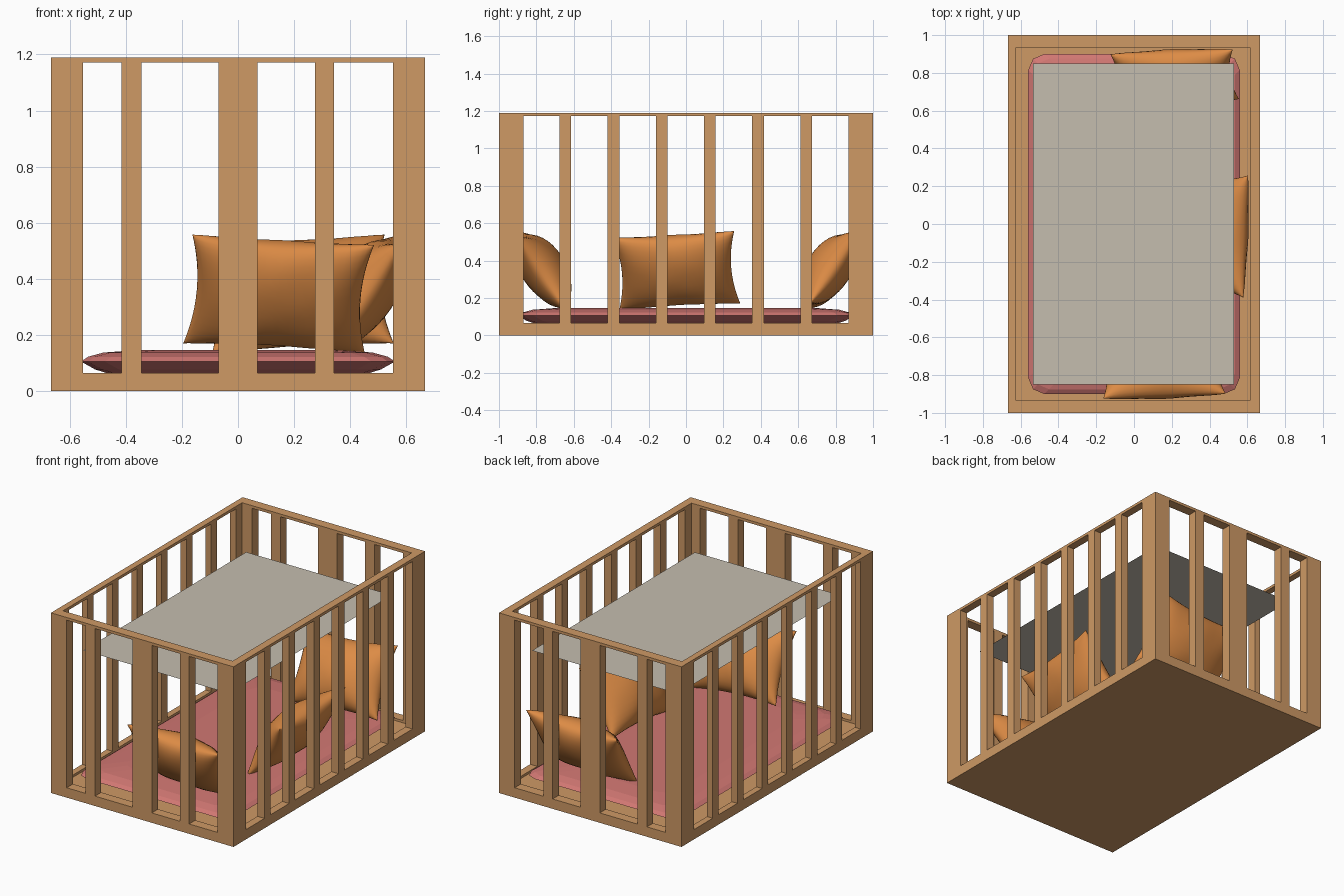
import bpy, bmesh, math
from mathutils import Vector

if "Cube" in bpy.data.objects:
    bpy.data.objects.remove(bpy.data.objects["Cube"])


def material(name, rgb):
    m = bpy.data.materials.new(name)
    m.diffuse_color = (*rgb, 1)
    m.use_nodes = True
    m.node_tree.nodes["Principled BSDF"].inputs["Base Color"].default_value = m.diffuse_color
    return m


WOOD = material("warm wood", (0.62, 0.32, 0.13))
ROSE = material("rose fabric", (0.64, 0.185, 0.17))
ORANGE = material("orange fabric", (0.72, 0.26, 0.06))
GREY = material("pale grey", (0.56, 0.51, 0.43))


def finish(name, bm, mat):
    bmesh.ops.recalc_face_normals(bm, faces=bm.faces)
    me = bpy.data.meshes.new(name)
    bm.to_mesh(me)
    bm.free()
    me.materials.append(mat)
    ob = bpy.data.objects.new(name, me)
    bpy.context.collection.objects.link(ob)
    return ob


def box(name, x0, x1, y0, y1, z0, z1, mat=WOOD):
    bm = bmesh.new()
    bmesh.ops.create_cube(bm, size=1)
    for v in bm.verts:
        v.co = ((x0 + x1) / 2 + v.co.x * (x1 - x0),
                (y0 + y1) / 2 + v.co.y * (y1 - y0),
                (z0 + z1) / 2 + v.co.z * (z1 - z0))
    return finish(name, bm, mat)


# Outer size, wall inner faces, rail heights
X, Y, TOP = 0.667, 1.0, 1.19
XL, XR, YI = -0.625, 0.615, 0.935
Z0, Z1 = 0.065, 1.172

# Floor panel and the rails around it
box("floor_panel", XL, XR, -YI, YI, 0, 0.05)
for level, a, b in (("bottom", 0, Z0), ("top", Z1, TOP)):
    box(level + "_rail_front", -X, X, -Y, -YI, a, b)
    box(level + "_rail_back", -X, X, YI, Y, a, b)
    box(level + "_rail_left", -X, XL, -YI, YI, a, b)
    box(level + "_rail_right", XR, X, -YI, YI, a, b)

# Front and back: wide end posts, wide centre board, thin slats
for side, y0, y1 in (("front", -Y, -YI), ("back", YI, Y)):
    for i, (a, b) in enumerate(((-X, -0.552), (-0.415, -0.345), (-0.07, 0.07),
                                (0.275, 0.343), (0.552, X))):
        box(f"{side}_slat_{i}", a, b, y0, y1, Z0, Z1)

# Left and right: end posts and six slats
for side, x0, x1 in (("left", -X, XL), ("right", XR, X)):
    box(side + "_post_front", x0, x1, -YI, -0.87, Z0, Z1)
    box(side + "_post_back", x0, x1, 0.87, YI, Z0, Z1)
    for i in range(6):
        c = -0.645 + i * 0.2575
        box(f"{side}_slat_{i}", x0, x1, c - 0.031, c + 0.031, Z0, Z1)


# Mattress: stacked rings with cut corners
def ring(inset, z):
    hx, hy, c = 0.56 - inset, 0.9 - inset, 0.085
    pts = []
    for sx, sy in ((1, 1), (-1, 1), (-1, -1), (1, -1)):
        corner = [(sx * hx, sy * (hy - c)), (sx * (hx - c * 0.3), sy * (hy - c * 0.3)),
                  (sx * (hx - c), sy * hy)]
        pts += corner if sx * sy > 0 else corner[::-1]
    return [(x, y, z) for x, y in pts]


bm = bmesh.new()
rings = [[bm.verts.new(p) for p in ring(*s)] for s in
         ((0.12, 0.055), (0.05, 0.077), (0, 0.105), (0.025, 0.122), (0.08, 0.137), (0.2, 0.146))]
for lo, hi in zip(rings, rings[1:]):
    for i in range(len(lo)):
        j = (i + 1) % len(lo)
        bm.faces.new((lo[i], lo[j], hi[j], hi[i]))
bm.faces.new(rings[0])
bm.faces.new(rings[-1])
finish("mattress", bm, ROSE)


# Pillow: two bulged grids with pinched corners, leaning on a wall
def pillow(name, centre, inward, high_end):
    lean, twist = math.radians(34), math.radians(4)
    inward, u0 = Vector(inward), Vector(high_end)
    up = Vector((0, 0, 1))
    v0 = up * math.cos(lean) - inward * math.sin(lean)
    n = inward * math.cos(lean) + up * math.sin(lean)
    u = u0 * math.cos(twist) + v0 * math.sin(twist)
    v = v0 * math.cos(twist) - u0 * math.sin(twist)
    nu, nv = 24, 18
    bm = bmesh.new()
    for depth in (0.14, -0.10):
        grid = []
        for i in range(nu + 1):
            a = math.sin((i / nu - 0.5) * math.pi)
            row = []
            for j in range(nv + 1):
                b = math.sin((j / nv - 0.5) * math.pi)
                t = max(0, (1 - a * a) * (1 - b * b)) ** 0.5
                fold = 1 + 0.06 * math.sin(7 * a + 2 * b) * abs(b)
                p = (u * 0.325 * a * (1 - 0.1 * (1 - b * b))
                     + v * 0.235 * b * (1 - 0.1 * (1 - a * a)) + n * depth * t * fold)
                row.append(bm.verts.new(Vector(centre) + p))
            grid.append(row)
        for i in range(nu):
            for j in range(nv):
                bm.faces.new((grid[i][j], grid[i + 1][j], grid[i + 1][j + 1], grid[i][j + 1]))
    bmesh.ops.remove_doubles(bm, verts=bm.verts, dist=0.0005)
    ob = finish(name, bm, ORANGE)
    for f in ob.data.polygons:
        f.use_smooth = True


pillow("pillow_right", (0.46, -0.05, 0.345), (-1, 0, 0), (0, 1, 0))
pillow("pillow_front", (0.145, -0.78, 0.345), (0, 1, 0), (-1, 0, 0))
pillow("pillow_back", (0.215, 0.78, 0.345), (0, -1, 0), (1, 0, 0))

# Thin flat sheet hanging above the mattress
bm = bmesh.new()
bm.faces.new([bm.verts.new(p) for p in ((-0.535, -0.85, 0.92), (0.53, -0.85, 0.92),
                                        (0.53, 0.85, 0.92), (-0.535, 0.85, 0.92))])
finish("upper_sheet", bm, GREY)
